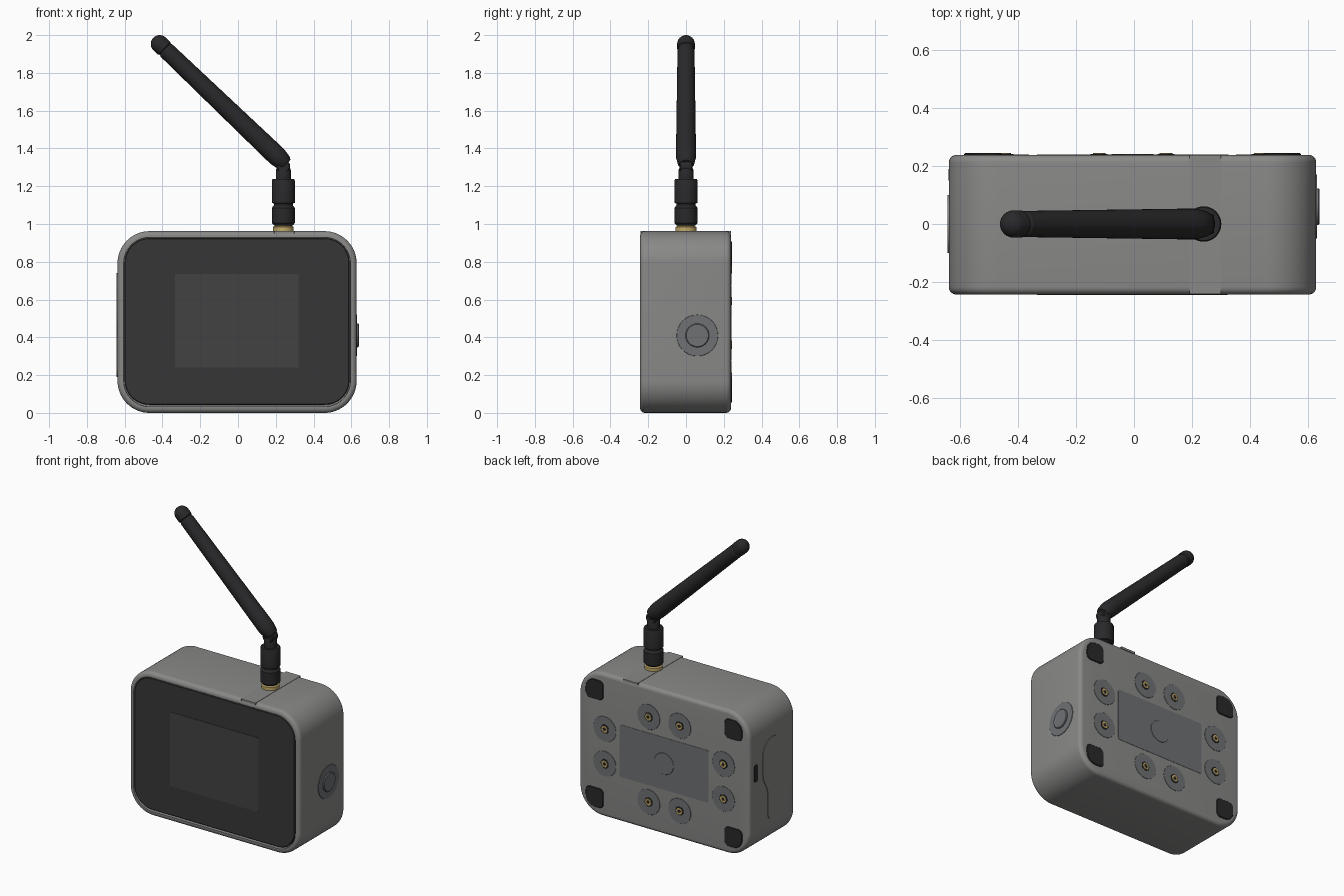
import bpy, bmesh, math
from mathutils import Matrix, Vector

if "Cube" in bpy.data.objects:
    bpy.data.objects.remove(bpy.data.objects["Cube"])


def material(name, r, g, b):
    m = bpy.data.materials.new(name)
    m.diffuse_color = (r, g, b, 1)
    m.use_nodes = True
    m.node_tree.nodes["Principled BSDF"].inputs["Base Color"].default_value = m.diffuse_color
    return m


GREY = material("case_grey", .25, .25, .245)
PANEL = material("panel_grey", .16, .165, .175)
BLACK = material("screen_black", .037, .037, .037)
GLASS = material("display_grey", .055, .055, .055)
RUBBER = material("rubber", .022, .022, .024)
BRASS = material("brass", .55, .40, .14)


def frame(u, v, n, origin):
    m = Matrix((u, v, n)).transposed().to_4x4()
    m.translation = origin
    return m


def front(x, y, z):   # local axes: x, z, outward -y
    return frame((1, 0, 0), (0, 0, 1), (0, -1, 0), (x, y, z))


def back(x, y, z):    # local axes: -x, z, outward +y
    return frame((-1, 0, 0), (0, 0, 1), (0, 1, 0), (x, y, z))


def right(x, y, z):   # local axes: y, z, outward +x
    return frame((0, 1, 0), (0, 0, 1), (1, 0, 0), (x, y, z))


def left(x, y, z):    # local axes: -y, z, outward -x
    return frame((0, -1, 0), (0, 0, 1), (-1, 0, 0), (x, y, z))


def loft(name, rings, matrix, mat):
    """Skin a stack of equal-length rings and cap both ends."""
    bm = bmesh.new()
    loops = [[bm.verts.new(matrix @ Vector(p)) for p in ring] for ring in rings]
    for a, b in zip(loops, loops[1:]):
        for i in range(len(a)):
            j = (i + 1) % len(a)
            bm.faces.new((a[i], a[j], b[j], b[i]))
    bm.faces.new(loops[0][::-1])
    bm.faces.new(loops[-1])
    bmesh.ops.recalc_face_normals(bm, faces=bm.faces)
    me = bpy.data.meshes.new(name)
    bm.to_mesh(me)
    bm.free()
    me.materials.append(mat)
    ob = bpy.data.objects.new(name, me)
    bpy.context.collection.objects.link(ob)
    return ob


def slab(name, w, h, radii, layers, matrix, mat, seg=10):
    """Rounded rectangle lofted through (depth, inset) layers."""
    rings = []
    signs = [(1, 1), (-1, 1), (-1, -1), (1, -1)]
    for d, inset in layers:
        ring = []
        for k, (sx, sy) in enumerate(signs):
            r = max(radii[k] - inset, .002)
            cx, cy = sx * (w / 2 - inset - r), sy * (h / 2 - inset - r)
            for i in range(seg + 1):
                a = (k + i / seg) * math.pi / 2
                ring.append((cx + r * math.cos(a), cy + r * math.sin(a), d))
        rings.append(ring)
    return loft(name, rings, matrix, mat)


def lathe(name, profile, matrix, mat, n=32):
    """Revolve (radius, height) points about the local z axis."""
    rings = [[(r * math.cos(2 * math.pi * i / n), r * math.sin(2 * math.pi * i / n), h)
              for i in range(n)] for r, h in profile]
    return loft(name, rings, matrix, mat)


def disc(name, r, h, matrix, mat):
    return lathe(name, [(r, -.005), (r, h * .6), (r - h * .4, h)], matrix, mat)


CX, CZ = -.005, .481
YB = .238

# Case: rounded box with soft edges and a recess for the screen
fillet = [(i * math.pi / 12) for i in range(7)]
R = .026
layers = [(-YB + R * (1 - math.sin(a)), R * (1 - math.cos(a))) for a in reversed(fillet)]
layers += [(.243 - R * (1 - math.sin(a)), R * (1 - math.cos(a))) for a in fillet]
layers += [(.243, .033), (.215, .034)]
slab("case", 1.266, .962, [.17] * 4, layers, front(CX, 0, CZ), GREY, 16)

# Screen and display area
slab("screen", 1.19, .882, [.13] * 4, [(.205, 0), (.238, 0), (.242, .004)],
     front(CX, 0, CZ + .003), BLACK, 16)
slab("display", .655, .497, [.003] * 4, [(.235, 0), (.2445, 0)],
     front(CX - .001, 0, .488), GLASS, 1)

# Antenna mounting strip on the top
slab("antenna_strip", .108, .48, [.003] * 4, [(-.012, 0), (.002, 0)],
     Matrix.Translation((.245, -.002, .962)), GREY, 1)

# Side button
disc("button_ring", .11, .003, right(.628, .06, .41), PANEL)
disc("button", .063, .011, right(.629, .06, .41), PANEL)

# Keyhole-shaped port cover on the left
half = [(.1 * math.sin(t), .64 + .1 * math.cos(t)) for t in
        [i * math.pi / 20 for i in range(1, 11)]]
half += [(.1, .52), (.093, .48), (.075, .445), (.055, .41), (.048, .38)]
half += [(.048 * math.cos(t), .238 - .048 * math.sin(t)) for t in
         [i * math.pi / 16 for i in range(8)]]
outline = [(0, .74)] + half + [(0, .19)] + [(-x, z) for x, z in reversed(half)]
loft("port_cover", [[(x, z, d) for x, z in outline] for d in (-.005, .004)],
     left(-.638, 0, 0), GREY)
slab("side_slot", .04, .12, [.019] * 4, [(-.005, 0), (.002, 0)],
     left(-.638, .17, .555), RUBBER)

# Back plate with centre disc
slab("back_plate", .66, .35, [.012] * 4, [(-.005, 0), (.002, 0)],
     back(CX, YB, .478), PANEL, 4)
disc("back_disc", .072, .0035, back(CX, YB, .478), PANEL)

# Rubber feet, larger radius towards the case corner
for sx in (-1, 1):
    for sz in (-1, 1):
        radii = [.03] * 4
        radii[{(-1, 1): 0, (1, 1): 1, (1, -1): 2, (-1, -1): 3}[sx, sz]] = .065
        slab("foot", .13, .13, radii, [(-.005, 0), (.003, 0), (.006, .003)],
             back(CX + sx * .515, YB, CZ + sz * .362), RUBBER)

# Threaded mounting inserts
for px, pz in ((.115, .285), (.44, .116)):
    for sx in (-1, 1):
        for sz in (-1, 1):
            m = back(CX + sx * px, YB, .476 + sz * pz)
            disc("mount_disc", .084, .002, m, PANEL)
            disc("mount_hole", .03, .003, m, RUBBER)
            lathe("mount_insert", [(.022, -.004), (.022, .006), (.012, .006), (.012, .0035)],
                  m, BRASS, 20)
            disc("mount_core", .0118, .004, m, RUBBER)

# Antenna connector
base = Matrix.Translation((.24, 0, 0))
lathe("antenna_brass_collar", [(.055, .95), (.055, .985), (.045, .99), (.045, 1.01)], base, BRASS)
lathe("antenna_nut", [(.05, .993), (.061, 1.005), (.061, 1.085), (.05, 1.1), (.05, 1.108),
                      (.061, 1.112), (.061, 1.23), (.057, 1.238), (.04, 1.238),
                      (.04, 1.285), (.036, 1.295)], base, RUBBER)
lathe("antenna_hinge", [(.03, -.035), (.036, -.03), (.036, .03), (.03, .035)],
      front(.24, 0, 1.305), RUBBER)

# Antenna rod with domed tip, leaning to the left
start, tip = Vector((.245, 0, 1.322)), Vector((-.415, 0, 1.953))
axis = tip - start
L = axis.length
rod = Matrix.Translation(start) @ axis.to_track_quat('Z', 'Y').to_matrix().to_4x4()
profile = [(.034, -.012), (.044, 0), (.053, .05), (.053, .09), (.045, L - .05),
           (.042, L - .045), (.042, L - .038), (.047, L - .033), (.047, L)]
profile += [(.047 * math.cos(t), L + .047 * math.sin(t)) for t in
            [i * math.pi / 17 for i in range(1, 9)]]
lathe("antenna_rod", profile, rod, RUBBER)

# Smooth shading with sharp edges kept
for ob in bpy.context.collection.objects:
    ob.select_set(True)
    bpy.context.view_layer.objects.active = ob
bpy.ops.object.shade_smooth_by_angle(angle=math.radians(30))
